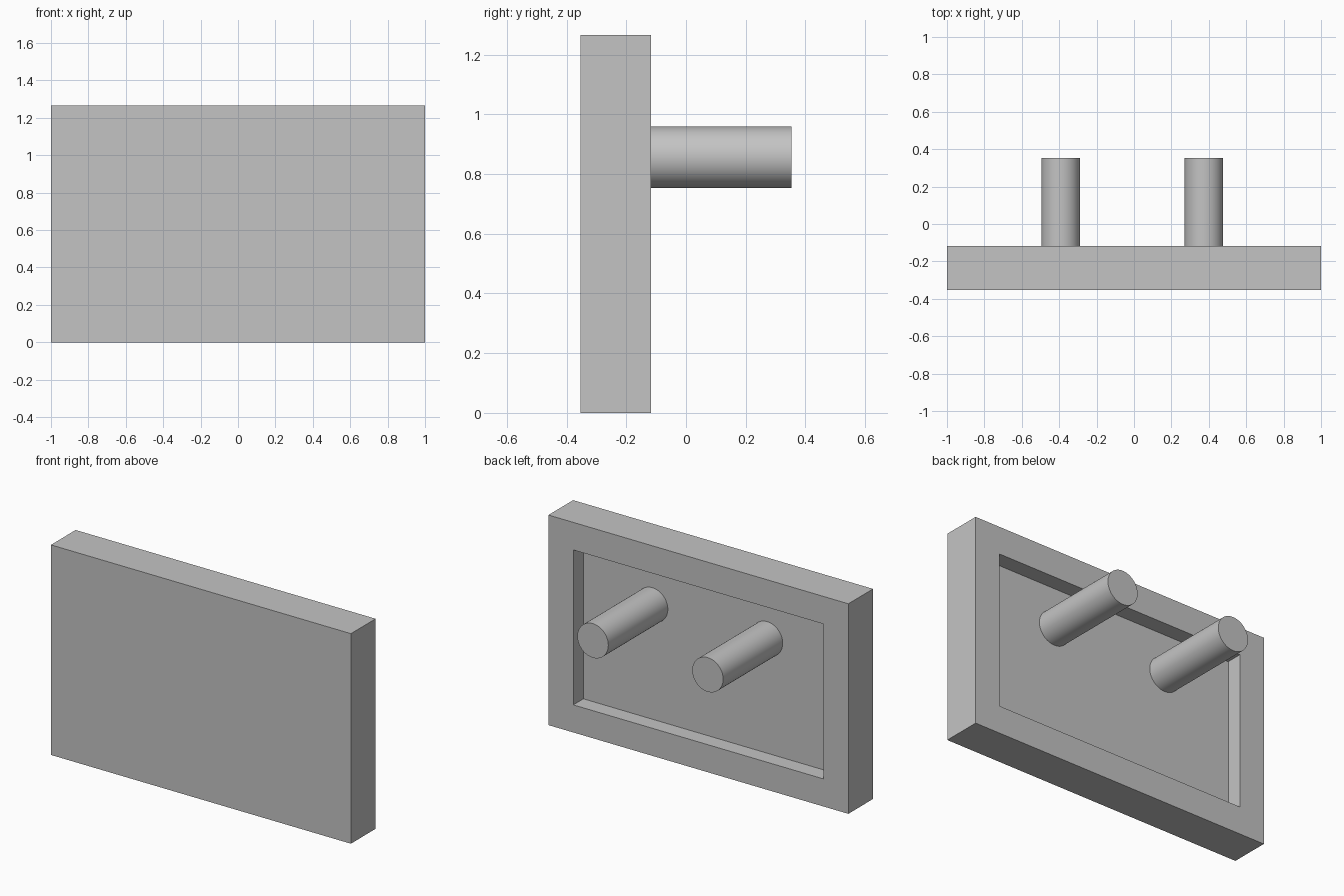
import bpy, bmesh, math
from mathutils import Matrix, Vector

cube = bpy.data.objects.get("Cube")
if cube:
    bpy.data.objects.remove(cube, do_unlink=True)

# Overall dimensions
FRONT, BACK, TIP = -0.353, -0.118, 0.353
HEIGHT = 1.266
BORDER = 0.235
RECESS = 0.096
FLOOR = BACK - RECESS

grey = bpy.data.materials.new("light_grey")
grey.use_nodes = True
grey.diffuse_color = (0.55, 0.55, 0.55, 1)
grey.node_tree.nodes["Principled BSDF"].inputs["Base Color"].default_value = grey.diffuse_color


def add_object(name, bm):
    mesh = bpy.data.meshes.new(name)
    bm.to_mesh(mesh)
    bm.free()
    mesh.materials.append(grey)
    obj = bpy.data.objects.new(name, mesh)
    bpy.context.collection.objects.link(obj)
    return obj


# Panel: a slab whose back face is inset and pushed in to form the recess
bm = bmesh.new()
size = Matrix.Diagonal((2, BACK - FRONT, HEIGHT, 1))
place = Matrix.Translation((0, (FRONT + BACK) / 2, HEIGHT / 2))
bmesh.ops.create_cube(bm, size=1, matrix=place @ size)
bm.normal_update()
back_face = max(bm.faces, key=lambda f: f.normal.y)
bmesh.ops.inset_region(bm, faces=[back_face], thickness=BORDER)
pushed = bmesh.ops.extrude_discrete_faces(bm, faces=[back_face])["faces"][0]
bmesh.ops.translate(bm, verts=pushed.verts, vec=Vector((0, -RECESS, 0)))
bmesh.ops.recalc_face_normals(bm, faces=bm.faces)
add_object("panel", bm)

# Round pegs standing on the recess floor
for name, x in (("right_peg", -0.392), ("left_peg", 0.374)):
    bm = bmesh.new()
    turn = Matrix.Rotation(math.radians(90), 4, "X")
    place = Matrix.Translation((x, (FLOOR + TIP) / 2, 0.856))
    bmesh.ops.create_cone(bm, cap_ends=True, segments=64, radius1=0.103,
                          radius2=0.103, depth=TIP - FLOOR, matrix=place @ turn)
    peg = add_object(name, bm)
    bpy.ops.object.select_all(action="DESELECT")
    peg.select_set(True)
    bpy.context.view_layer.objects.active = peg
    bpy.ops.object.shade_smooth_by_angle(angle=math.radians(30))
